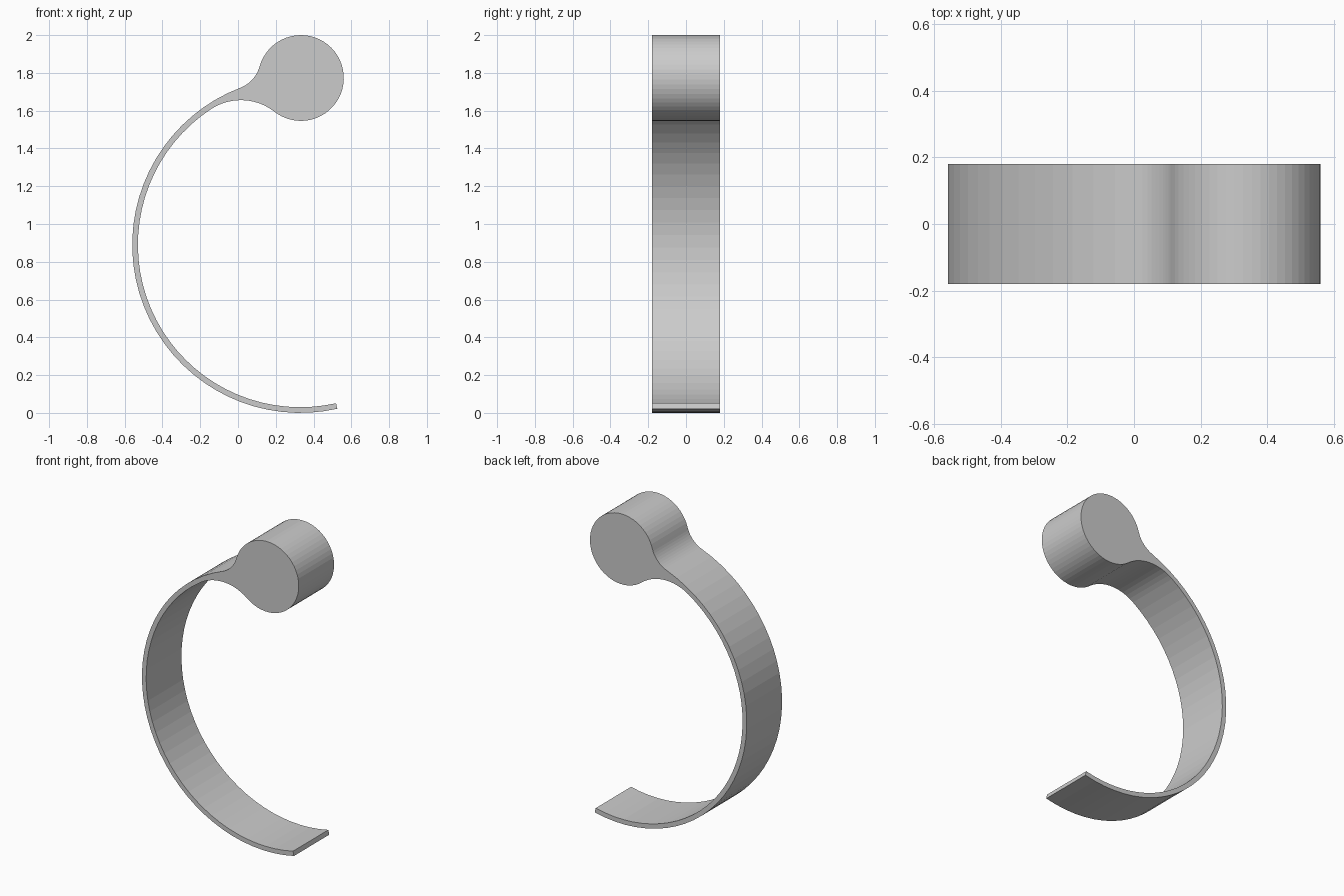
import bpy, bmesh
from math import cos, sin, sqrt, atan2, degrees, radians

if "Cube" in bpy.data.objects:
    bpy.data.objects.remove(bpy.data.objects["Cube"])

RING, R_OUT, R_IN = (0.33, 0.89), 0.89, 0.86
HEAD, R_HEAD = (0.333, 1.773), 0.227
F_TOP, F_LOW = 0.17, 0.288          # blend radii between band and head
TIP = 282.7                         # angle where the band ends
HALF_WIDTH = 0.18


def meet(a, ra, b, rb):
    """Left-hand intersection of two circles, a below b."""
    dx, dz = b[0] - a[0], b[1] - a[1]
    d = sqrt(dx * dx + dz * dz)
    t = (ra * ra - rb * rb + d * d) / (2 * d)
    h = sqrt(ra * ra - t * t)
    return (a[0] + (t * dx - h * dz) / d, a[1] + (t * dz + h * dx) / d)


def angle(a, b):
    return degrees(atan2(b[1] - a[1], b[0] - a[0])) % 360


def arc(c, r, start, end, n):
    steps = [radians(start + (end - start) * i / n) for i in range(n + 1)]
    return [(c[0] + r * cos(t), c[1] + r * sin(t)) for t in steps]


# Centres of the two blend arcs, tangent to the band and the round head
top = meet(RING, R_OUT + F_TOP, HEAD, R_HEAD + F_TOP)
low = meet(RING, R_IN - F_LOW, HEAD, R_HEAD + F_LOW)

# Closed side profile: head, upper blend, outer band, inner band, lower blend
arcs = [
    arc(HEAD, R_HEAD, angle(HEAD, low) - 360, angle(HEAD, top), 44),
    arc(top, F_TOP, angle(top, HEAD), angle(top, RING) , 10),
    arc(RING, R_OUT, angle(RING, top), TIP, 36),
    arc(RING, R_IN, TIP, angle(RING, low), 36),
    arc(low, F_LOW, angle(RING, low), angle(low, HEAD), 12),
]
# Bring the blend arcs onto their short sweep
arcs[1] = arc(top, F_TOP, (angle(top, HEAD) + 180) % 360 - 180,
              (angle(top, RING) + 180) % 360 - 180, 10)
profile = [p for part in arcs for p in part]

# Extrude the profile across the width
bm = bmesh.new()
face = bm.faces.new([bm.verts.new((x, -HALF_WIDTH, z)) for x, z in profile])
result = bmesh.ops.extrude_face_region(bm, geom=[face], use_keep_orig=True)
for v in result["geom"]:
    if isinstance(v, bmesh.types.BMVert):
        v.co.y = HALF_WIDTH
bmesh.ops.remove_doubles(bm, verts=bm.verts, dist=0.0005)
bmesh.ops.recalc_face_normals(bm, faces=bm.faces)
mesh = bpy.data.meshes.new("curved_band_with_round_head")
bm.to_mesh(mesh)
bm.free()
band = bpy.data.objects.new("curved_band_with_round_head", mesh)
bpy.context.collection.objects.link(band)
